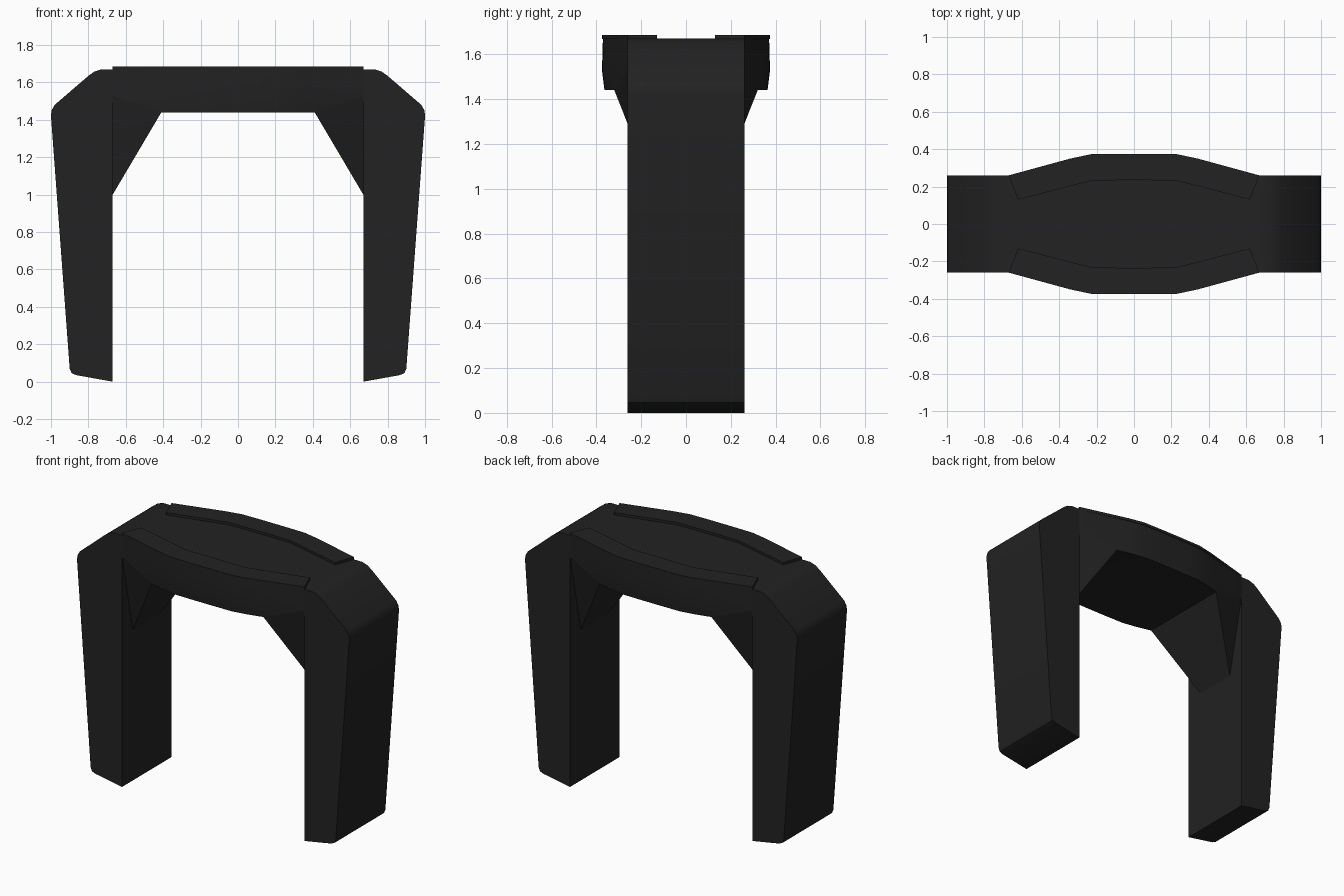
import bpy, bmesh

if "Cube" in bpy.data.objects:
    bpy.data.objects.remove(bpy.data.objects["Cube"])

mat = bpy.data.materials.new("charcoal black")
mat.use_nodes = True
COLOR = (0.016, 0.016, 0.016, 1)
mat.diffuse_color = COLOR
mat.node_tree.nodes["Principled BSDF"].inputs["Base Color"].default_value = COLOR


def finish(name, bm, smooth=False):
    bmesh.ops.recalc_face_normals(bm, faces=bm.faces)
    mesh = bpy.data.meshes.new(name)
    bm.to_mesh(mesh)
    bm.free()
    mesh.materials.append(mat)
    ob = bpy.data.objects.new(name, mesh)
    bpy.context.collection.objects.link(ob)
    if smooth:
        bpy.ops.object.select_all(action="DESELECT")
        ob.select_set(True)
        bpy.context.view_layer.objects.active = ob
        bpy.ops.object.shade_smooth_by_angle(angle=0.5)
    return ob


def loft(name, rings, smooth=False):
    """Join equal-length closed rings and cap both ends."""
    bm = bmesh.new()
    rows = [[bm.verts.new(p) for p in ring] for ring in rings]
    n = len(rows[0])
    for a, b in zip(rows, rows[1:]):
        for i in range(n):
            j = (i + 1) % n
            bm.faces.new((a[i], a[j], b[j], b[i]))
    bm.faces.new(rows[0])
    bm.faces.new(rows[-1])
    return finish(name, bm, smooth)


def closed_plan(half, z):
    """Mirror a quarter outline (end to middle) into a closed ring."""
    front = [(x, -y) for x, y in half] + [(-x, -y) for x, y in reversed(half)]
    back = [(x, -y) for x, y in reversed(front)]
    return [(x, y, z) for x, y in front + back]


LEG = [(0.67, 0), (0.865, 0.035), (0.89, 0.046), (0.9, 0.07), (1.0, 1.42),
       (0.997, 1.45), (0.98, 1.48), (0.8, 1.635), (0.77, 1.657),
       (0.73, 1.67), (0.67, 1.67)]
OUTER = [(0.67, 0.26), (0.34, 0.35), (0.23, 0.373), (0.08, 0.375)]
LOWER = [(0.41, 0.32), (0.31, 0.345), (0.21, 0.362), (0.08, 0.364)]
INNER = [(0.62, 0.13), (0.34, 0.203), (0.22, 0.233), (0.08, 0.234)]

# Legs and corner gussets
for side, word in ((1, "left"), (-1, "right")):
    loft(word + "_leg",
         [[(side * x, y, z) for x, z in LEG] for y in (-0.26, 0.26)], True)
    bm = bmesh.new()
    for s in (-1, 1):
        for x, y, z in ((0.67, 0.26, 1.53), (0.41, 0.32, 1.44), (0.67, 0.145, 1.0)):
            bm.verts.new((side * x, s * y, z))
    bmesh.ops.convex_hull(bm, input=bm.verts)
    finish(word + "_gusset", bm)

# Bowed cross beam with a tapered underside
loft("cross_beam", [closed_plan(LOWER, 1.44), closed_plan(OUTER, 1.53),
                    closed_plan([(x, y - 0.004 * (x < 0.6)) for x, y in OUTER], 1.67)], True)

# Raised rims along the front and back of the beam top
for s, word in ((-1, "front"), (1, "back")):
    outer = OUTER + [(-x, y) for x, y in reversed(OUTER)]
    inner = INNER + [(-x, y) for x, y in reversed(INNER)]
    ring = outer + inner[::-1]
    loft(word + "_rim", [[(x, s * y, z) for x, y in ring] for z in (1.668, 1.686)])
